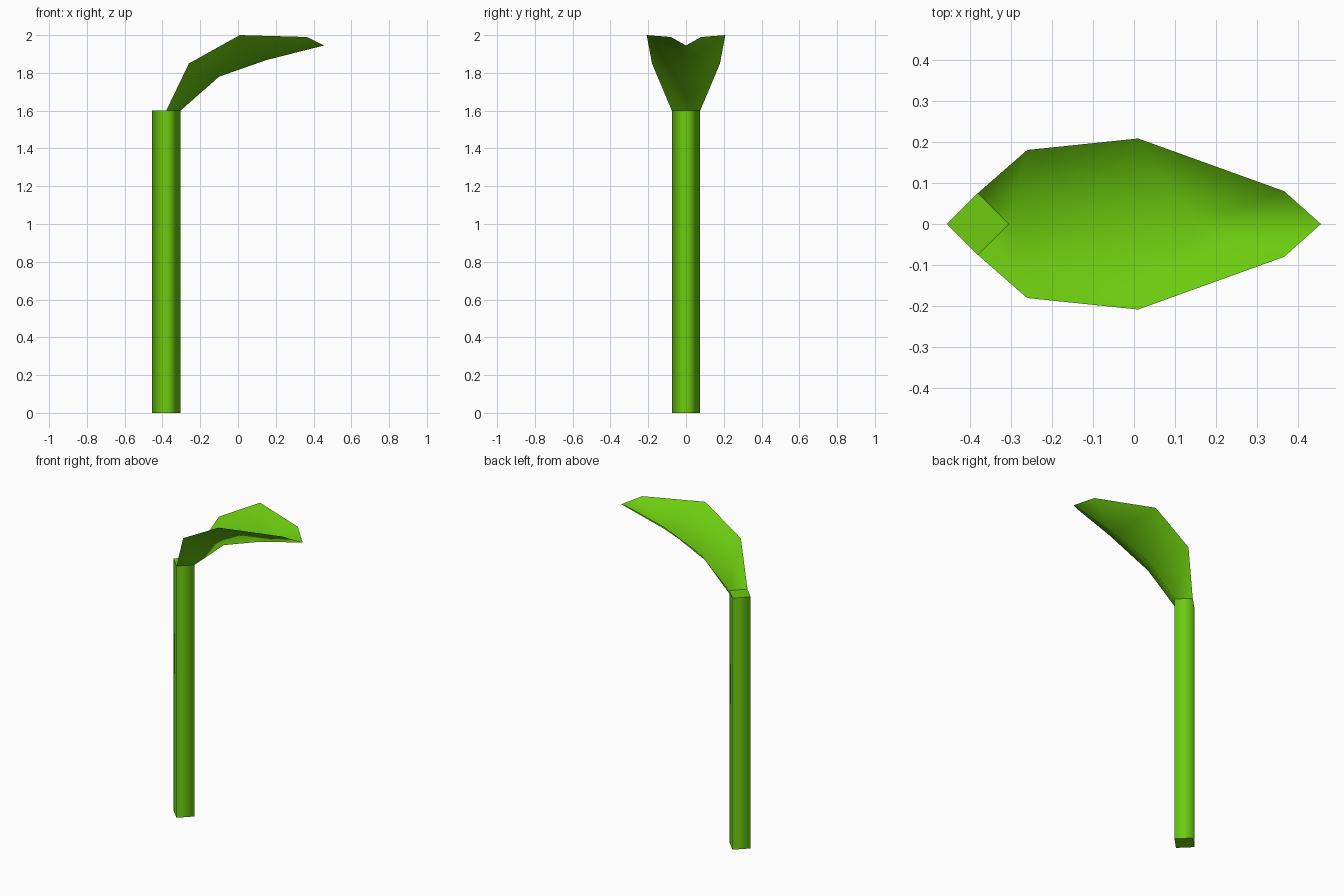
import bpy
import bmesh
from mathutils import Vector

cube = bpy.data.objects.get("Cube")
if cube:
    bpy.data.objects.remove(cube, do_unlink=True)

STEM_X, RADIUS, HEIGHT = -0.38, 0.075, 1.6

green = bpy.data.materials.new("leaf green")
green.use_nodes = True
colour = (0.15, 0.6, 0.005, 1)
green.diffuse_color = colour
green.node_tree.nodes["Principled BSDF"].inputs["Base Color"].default_value = colour


def make_object(name, bm):
    mesh = bpy.data.meshes.new(name)
    bm.to_mesh(mesh)
    bm.free()
    mesh.materials.append(green)
    obj = bpy.data.objects.new(name, mesh)
    bpy.context.collection.objects.link(obj)
    return obj


# Stem: four-sided post, rounded shading on the sides, crisp flat ends
bm = bmesh.new()
bmesh.ops.create_cone(bm, cap_ends=True, segments=4, radius1=RADIUS,
                      radius2=RADIUS, depth=HEIGHT)
bmesh.ops.translate(bm, verts=bm.verts, vec=(STEM_X, 0, HEIGHT / 2))
bm.normal_update()
for face in bm.faces:
    face.smooth = abs(face.normal.z) < 0.5
for edge in bm.edges:
    edge.smooth = abs(edge.verts[0].co.z - edge.verts[1].co.z) > 0.1
make_object("stem", bm)

# Leaf: thin folded sheet, lofted between the midrib and both outer edges
tip = (0.455, 0, 1.945)
midrib = [(STEM_X + RADIUS, 0, HEIGHT), (-0.1, 0, 1.78), (0.15, 0, 1.868), tip]
margin = [(STEM_X, RADIUS, HEIGHT), (-0.26, 0.18, 1.85),
          (0.01, 0.208, 2.0), (0.365, 0.08, 1.99)]
bm = bmesh.new()
rib = [bm.verts.new(p) for p in midrib]
for side in (1, -1):
    rim = [bm.verts.new((x, y * side, z)) for x, y, z in margin]
    for i in range(len(rib) - 1):
        face = bm.faces.new((rib[i], rib[i + 1], rim[i + 1], rim[i]))
        face.smooth = True
bm.normal_update()
for face in bm.faces:
    if face.normal.dot(Vector((-0.3, 0, 1))) < 0:
        face.normal_flip()
make_object("leaf", bm)
